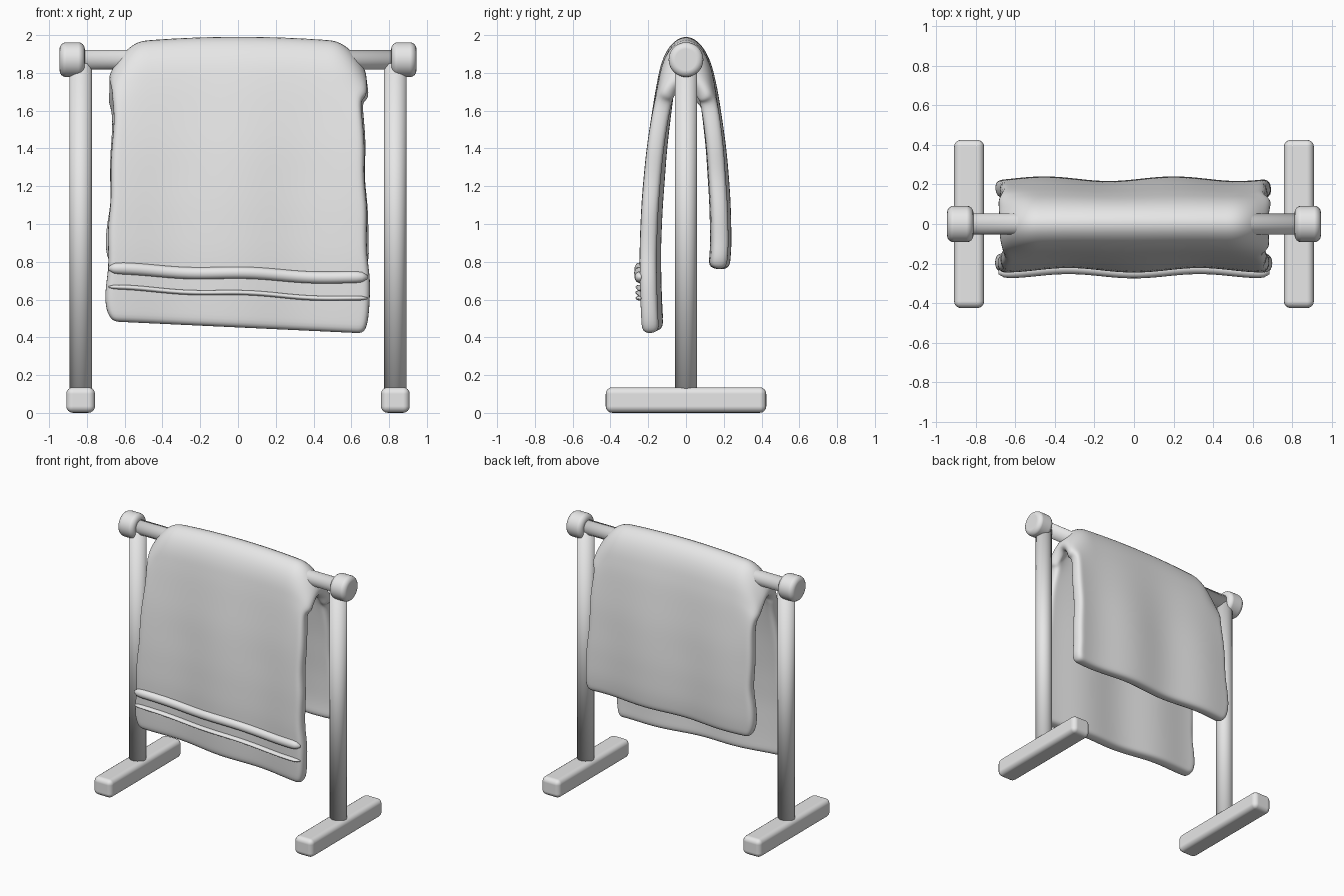
import bpy, math

if "Cube" in bpy.data.objects:
    bpy.data.objects.remove(bpy.data.objects["Cube"], do_unlink=True)

GREY = (0.8, 0.8, 0.8, 1)
mat = bpy.data.materials.new("light grey")
mat.use_nodes = True
mat.diffuse_color = GREY
mat.node_tree.nodes["Principled BSDF"].inputs["Base Color"].default_value = GREY


def finish(ob, name, bevel=0):
    ob.name = name
    ob.data.materials.append(mat)
    for p in ob.data.polygons:
        p.use_smooth = True
    if bevel:
        m = ob.modifiers.new("rounding", 'BEVEL')
        m.width, m.segments, m.harden_normals = bevel, 4, True
    return ob


def cylinder(name, loc, r, depth, along_x=False, bevel=0):
    bpy.ops.mesh.primitive_cylinder_add(vertices=32, radius=r, depth=depth, location=loc,
                                        rotation=(0, math.pi / 2 if along_x else 0, 0))
    return finish(bpy.context.object, name, bevel)


def box(name, loc, size, bevel):
    bpy.ops.mesh.primitive_cube_add(size=1, location=loc)
    ob = bpy.context.object
    ob.scale = size
    bpy.ops.object.transform_apply(location=False, rotation=False, scale=True)
    return finish(ob, name, bevel)


def mesh_object(name, verts, faces):
    me = bpy.data.meshes.new(name)
    me.from_pydata(verts, [], faces)
    me.update()
    ob = bpy.data.objects.new(name, me)
    bpy.context.collection.objects.link(ob)
    return finish(ob, name)


# Stand: feet, posts, end caps and cross bar
for side, s in (("right", -1), ("left", 1)):
    box(side + "_foot", (s * 0.833, 0, 0.068), (0.152, 0.85, 0.135), 0.035)
    cylinder(side + "_post", (s * 0.833, 0, 0.98), 0.059, 1.74)
    cylinder(side + "_end_cap", (s * 0.878, 0, 1.87), 0.092, 0.134, True, 0.035)
cylinder("cross_bar", (0, 0, 1.87), 0.052, 1.7, True)


# Gentle vertical folds, different on each hanging side
def fold(x, front):
    return -0.012 * math.cos(9.5 * x) if front else 0.012 * math.cos(9.6 * (x - 0.2))


# Towel centre line from front hem over the bar to back hem: y, z, half width
PATH = [(-0.175, 0.45, 0.67), (-0.18, 0.51, 0.70), (-0.185, 0.62, 0.70), (-0.19, 0.85, 0.69),
        (-0.18, 1.1, 0.68), (-0.155, 1.4, 0.67), (-0.115, 1.69, 0.655), (-0.088, 1.84, 0.67),
        (-0.052, 1.925, 0.67), (0, 1.965, 0.665), (0.052, 1.925, 0.67), (0.09, 1.84, 0.68),
        (0.122, 1.69, 0.665), (0.16, 1.4, 0.675), (0.18, 1.12, 0.68), (0.185, 0.9, 0.70),
        (0.18, 0.82, 0.70), (0.173, 0.76, 0.67)]
rows = []
for a, b in zip(PATH, PATH[1:]):
    rows.append(a)
    if abs(b[1] - a[1]) > 0.14:
        rows.append(tuple((p + q) / 2 for p, q in zip(a, b)))
rows.append(PATH[-1])


def towel_point(y, z, half, u):
    front = y < 0
    # uneven side edges
    x = u * (half + 0.009 * math.sin(17 * z + 2 * u) * abs(u) ** 8)
    low = min(1, max(0, (1.95 - z) / 0.7))
    high = min(1, max(0, (z - 1.6) / 0.35))
    # crest sags over the bar ends, and the front hem hangs askew
    sag = 0.02 * (x / 0.5) ** 2 + 0.17 * max(0, (abs(x) - 0.52) / 0.14) ** 1.5
    if x < 0 and y > 0.01:
        sag *= 1.35
    slant = -0.047 * x * max(0, (1.5 - z) / 1.05) if front else 0
    return (x, y + low * fold(x, front), z + slant - sag * high)


COLS = 27
verts = [towel_point(y, z, h, 2 * i / (COLS - 1) - 1) for y, z, h in rows for i in range(COLS)]
faces = [(r * COLS + c, r * COLS + c + 1, (r + 1) * COLS + c + 1, (r + 1) * COLS + c)
         for r in range(len(rows) - 1) for c in range(COLS - 1)]
towel = mesh_object("towel", verts, faces)
m = towel.modifiers.new("thickness", 'SOLIDIFY')
m.thickness, m.offset = 0.09, 0
m = towel.modifiers.new("softness", 'SUBSURF')
m.levels = m.render_levels = 2


# Raised trim bands across the front panel
def band(name, z_mid, slope, height, depth):
    steps, sides = 48, 14
    vs, fs = [], []
    for i in range(steps + 1):
        u = 2 * i / steps - 1
        x = 0.685 * u
        end = math.sqrt(max(0.1, 1 - abs(u) ** 30))
        z = z_mid - slope * x + 0.006 * math.sin(9.5 * x + 1)
        y = -0.234 + 0.9 * fold(x, True)
        for k in range(sides):
            a = 2 * math.pi * k / sides
            vs.append((x, y + depth * end * math.cos(a), z + height / 2 * end * math.sin(a)))
    for i in range(steps):
        for k in range(sides):
            n = (k + 1) % sides
            fs.append((i * sides + k, (i + 1) * sides + k, (i + 1) * sides + n, i * sides + n))
    fs.append(tuple(range(sides)))
    fs.append(tuple(reversed(range(steps * sides, (steps + 1) * sides))))
    mesh_object(name, vs, fs)


band("wide_trim_band", 0.737, 0.035, 0.064, 0.03)
band("narrow_trim_band", 0.632, 0.045, 0.026, 0.024)
